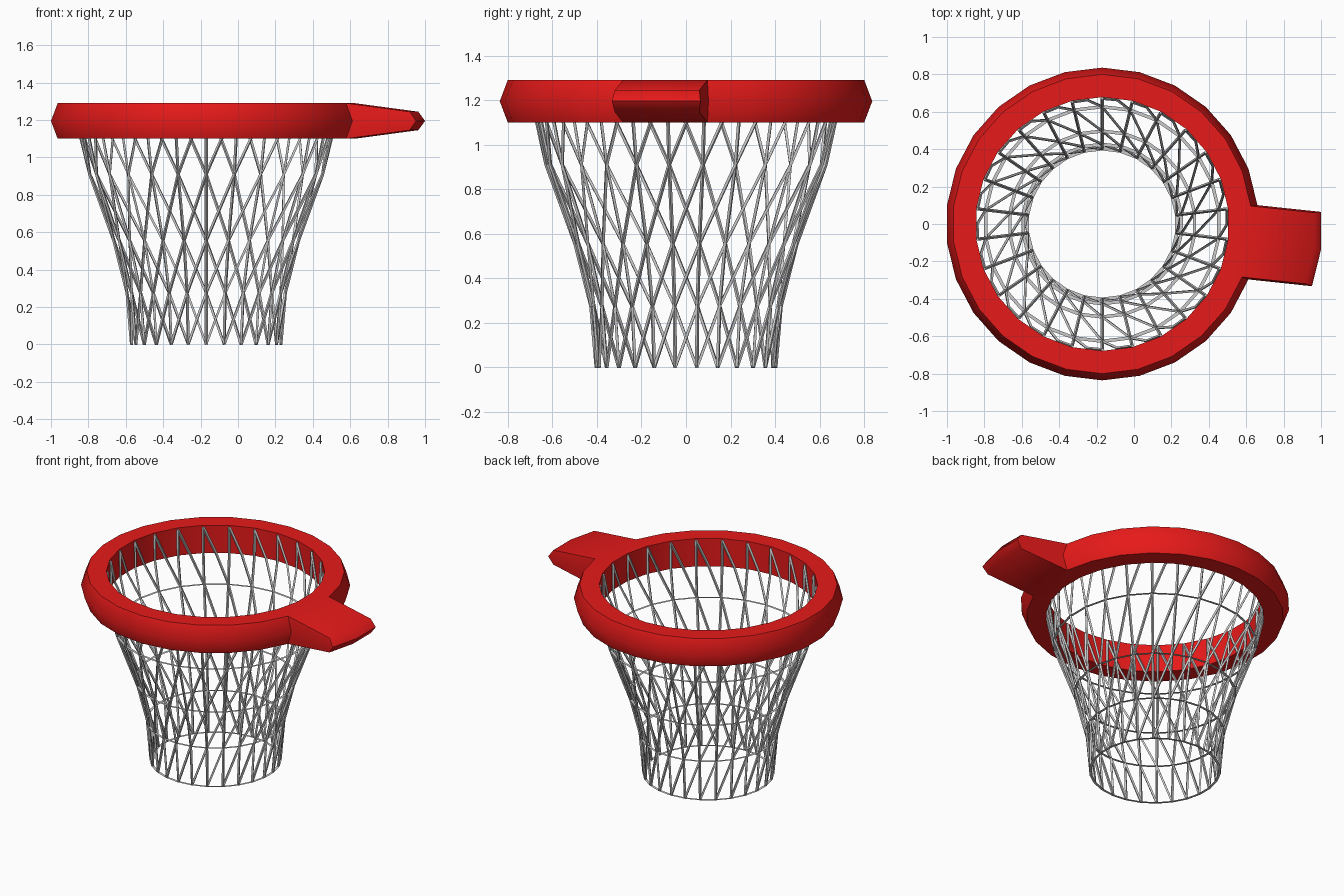
import bpy, bmesh, math

if "Cube" in bpy.data.objects:
    bpy.data.objects.remove(bpy.data.objects["Cube"])

N = 26                      # sides of the hoop and strands of the net
CX = -0.17                  # hoop centre
STEP = 2 * math.pi / N


def pt(i, r, z):
    a = (i + 0.5) * STEP
    return (CX + r * math.cos(a), r * math.sin(a), z)


def add_mesh(name, bm):
    bmesh.ops.recalc_face_normals(bm, faces=bm.faces)
    me = bpy.data.meshes.new(name)
    bm.to_mesh(me)
    bm.free()
    ob = bpy.data.objects.new(name, me)
    bpy.context.collection.objects.link(ob)
    return ob


# Hoop: revolved profile, pointed on the outside
profile = [(0.678, 1.10), (0.80, 1.10), (0.836, 1.195), (0.80, 1.29), (0.678, 1.29)]
P = len(profile)
bm = bmesh.new()
rings = [[bm.verts.new(pt(i, r, z)) for r, z in profile] for i in range(N)]
tab_faces = []
for i in range(N):
    a, b = rings[i], rings[(i + 1) % N]
    for j in range(P):
        k = (j + 1) % P
        f = bm.faces.new((a[j], b[j], b[k], a[k]))
        # the two sides on the right that carry the mounting tab
        if j in (1, 2) and i in (N - 1, N - 2):
            tab_faces.append(f)
bmesh.ops.recalc_face_normals(bm, faces=bm.faces)

# Mounting tab: extruded from the hoop, tapering in height
ext = bmesh.ops.extrude_face_region(bm, geom=tab_faces)
for v in ext["geom"]:
    if isinstance(v, bmesh.types.BMVert):
        v.co.x += 0.34
        v.co.y -= 0.036
        v.co.z = 1.195 + (v.co.z - 1.195) * 0.52
leftover = [f for f in tab_faces if f.is_valid]
if leftover:
    bmesh.ops.delete(bm, geom=leftover, context='FACES')
hoop = add_mesh("hoop_with_mounting_tab", bm)
red = bpy.data.materials.new("red")
red.diffuse_color = (0.8, 0.01, 0.01, 1)
red.use_nodes = True
red.node_tree.nodes["Principled BSDF"].inputs["Base Color"].default_value = red.diffuse_color
hoop.data.materials.append(red)
bpy.context.view_layer.objects.active = hoop
hoop.select_set(True)
bpy.ops.object.shade_smooth_by_angle(angle=math.radians(48))
hoop.select_set(False)

# Net levels from top to bottom: (radius, height)
levels = [(0.672, 1.28), (0.669, 1.10), (0.627, 0.91), (0.497, 0.555), (0.426, 0.275), (0.402, 0.0)]
twist = [0, 0.49, 1, 2, 3, 4]


# Net strands: thin four-sided cords
def strands(name, turn):
    cu = bpy.data.curves.new(name, 'CURVE')
    cu.dimensions = '3D'
    cu.bevel_depth = 0.0085
    cu.bevel_resolution = 0
    cu.use_fill_caps = True
    for i in range(N):
        sp = cu.splines.new('POLY')
        sp.points.add(len(levels) - 1)
        for p, (r, z), t in zip(sp.points, levels, twist):
            p.co = (*pt(i - turn * t, r, z), 1)
    tmp = bpy.data.objects.new(name, cu)
    bpy.context.collection.objects.link(tmp)
    me = bpy.data.meshes.new_from_object(
        tmp.evaluated_get(bpy.context.evaluated_depsgraph_get()))
    bpy.data.objects.remove(tmp)
    for poly in me.polygons:
        poly.use_smooth = False
    ob = bpy.data.objects.new(name, me)
    bpy.context.collection.objects.link(ob)


strands("net_straight_strands", 0)
strands("net_diagonal_strands", 1)

# Net bands: flat horizontal rings where the strands meet
bm = bmesh.new()
for r, z in levels[2:]:
    inner = [bm.verts.new(pt(i, r - 0.009, z)) for i in range(N)]
    outer = [bm.verts.new(pt(i, r + 0.009, z)) for i in range(N)]
    for i in range(N):
        k = (i + 1) % N
        bm.faces.new((inner[i], outer[i], outer[k], inner[k]))
add_mesh("net_bands", bm)
